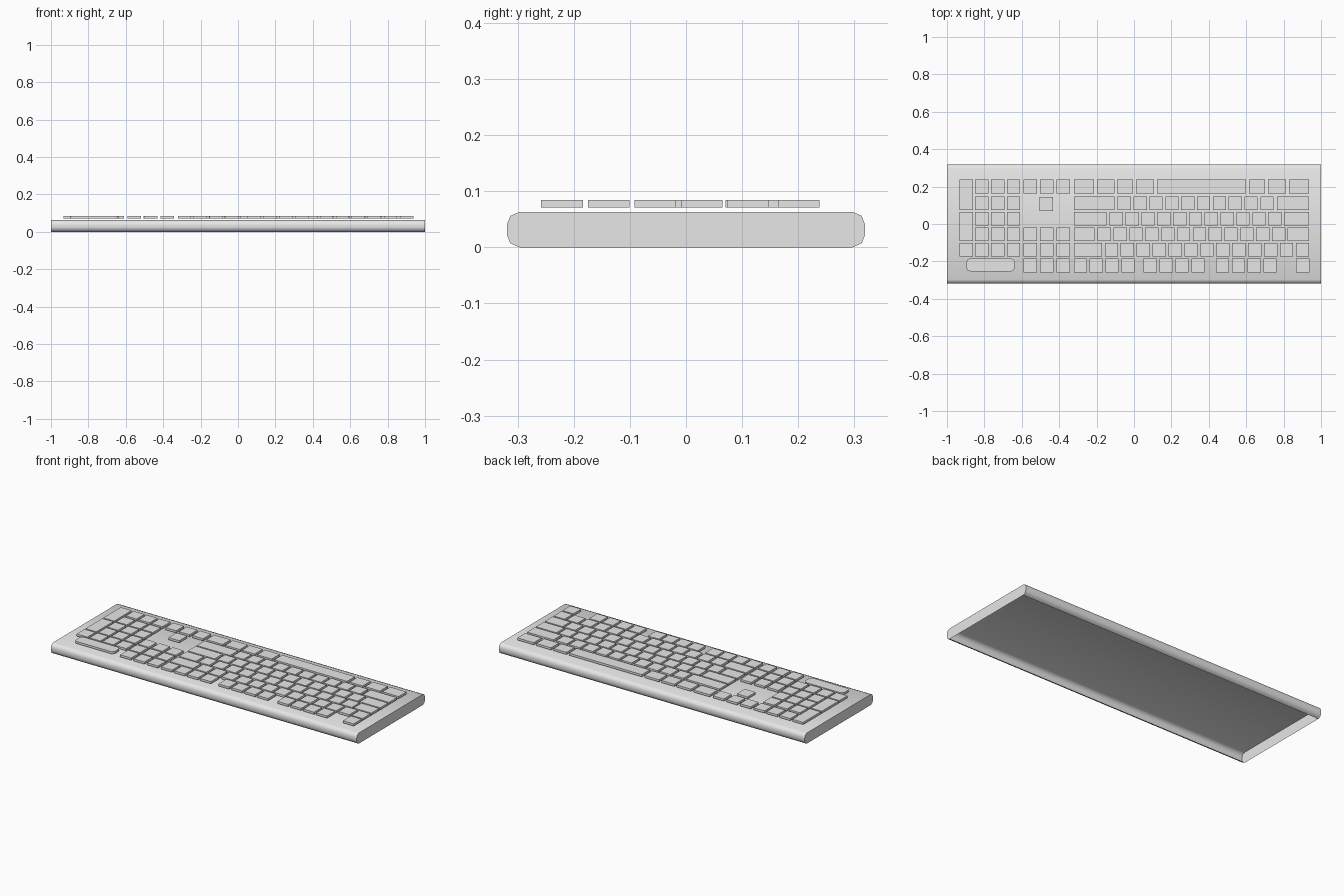
import bpy
import bmesh

cube = bpy.data.objects.get("Cube")
if cube:
    bpy.data.objects.remove(cube, do_unlink=True)

# One plain grey for everything
GREY = (0.8, 0.8, 0.8, 1.0)
plastic = bpy.data.materials.new("light grey plastic")
plastic.use_nodes = True
plastic.diffuse_color = GREY
plastic.node_tree.nodes["Principled BSDF"].inputs["Base Color"].default_value = GREY


def finish(name, bm):
    mesh = bpy.data.meshes.new(name)
    bm.to_mesh(mesh)
    bm.free()
    mesh.materials.append(plastic)
    obj = bpy.data.objects.new(name, mesh)
    bpy.context.collection.objects.link(obj)
    return obj


# Case: a rounded profile swept along x, capped at the ends, open underneath
front = [(-0.297, 0.0), (-0.313, 0.007), (-0.319, 0.022),
         (-0.319, 0.041), (-0.313, 0.056), (-0.297, 0.063)]
profile = front + [(-y, z) for y, z in reversed(front)]
bm = bmesh.new()
right = [bm.verts.new((-1, y, z)) for y, z in profile]
left = [bm.verts.new((1, y, z)) for y, z in profile]
for i in range(len(profile) - 1):
    bm.faces.new((right[i], left[i], left[i + 1], right[i + 1])).smooth = True
for loop in (right, left[::-1]):
    cap = bm.faces.new(loop)
    for edge in cap.edges:
        edge.smooth = False
finish("case", bm)

# Keys: thin flat slabs
KEY_BOTTOM, KEY_TOP = 0.071, 0.084
KEY_W, KEY_D, PITCH = 0.071, 0.074, 0.0847
EDGE_L, EDGE_R = -0.322, 0.936


def add_slab(bm, x0, x1, y0, y1):
    verts = bmesh.ops.create_cube(bm, size=1)["verts"]
    for v in verts:
        v.co.x = x1 if v.co.x > 0 else x0
        v.co.y = y1 if v.co.y > 0 else y0
        v.co.z = KEY_TOP if v.co.z > 0 else KEY_BOTTOM


def run(start, count, pitch=PITCH):
    return [(start + i * pitch, start + i * pitch + KEY_W) for i in range(count)]


def key_row(name, y, spans):
    bm = bmesh.new()
    for x0, x1 in spans:
        add_slab(bm, x0, x1, y, y + KEY_D)
    finish(name, bm)


ROWS = [-0.258, -0.175, -0.092, -0.009, 0.074, 0.164]

# Main typing block
key_row("modifier_and_function_row", ROWS[0],
        run(EDGE_L, 4) + run(0.052, 4) + run(0.438, 4) + run(0.866, 1))
key_row("number_row", ROWS[1], [(EDGE_L, -0.172)] + run(-0.156, 13, 0.0851))
key_row("upper_letter_row", ROWS[2],
        [(EDGE_L, -0.21)] + run(-0.194, 12) + [(0.82, EDGE_R)])
key_row("home_letter_row", ROWS[3],
        [(EDGE_L, -0.146)] + run(-0.13, 11) + [(0.802, EDGE_R)])
key_row("lower_letter_row", ROWS[4],
        [(EDGE_L, -0.103)] + run(-0.087, 10) + [(0.764, EDGE_R)])
key_row("space_bar_row", ROWS[5],
        [(EDGE_L, -0.215), (-0.199, -0.103), (-0.09, -0.006), (0.01, 0.106),
         (0.122, 0.599), (0.615, 0.70), (0.716, 0.813), (0.829, EDGE_R)])

# Navigation cluster
for i in (0, 1, 2, 5):
    key_row("navigation_row", ROWS[i], run(-0.59, 3, 0.088))
key_row("arrow_key", ROWS[4] - 0.004, run(-0.504, 1))

# Number pad, with two double-height keys on the outer column
key_row("number_pad_top_row", ROWS[1], run(-0.933, 1))
for i in range(1, 6):
    key_row("number_pad_row", ROWS[i], run(-0.849, 3))
for name, low, high in (("tall_plus_key", 2, 3), ("tall_enter_key", 4, 5)):
    bm = bmesh.new()
    add_slab(bm, -0.933, -0.933 + KEY_W, ROWS[low], ROWS[high] + KEY_D)
    finish(name, bm)

# Rounded indicator panel beside the function row
bm = bmesh.new()
add_slab(bm, -0.895, -0.638, -0.253, -0.185)
uprights = [e for e in bm.edges
            if abs(e.verts[0].co.z - e.verts[1].co.z) > 0.001]
bmesh.ops.bevel(bm, geom=uprights, offset=0.02, segments=4,
                profile=0.5, affect='EDGES')
finish("indicator_panel", bm)
